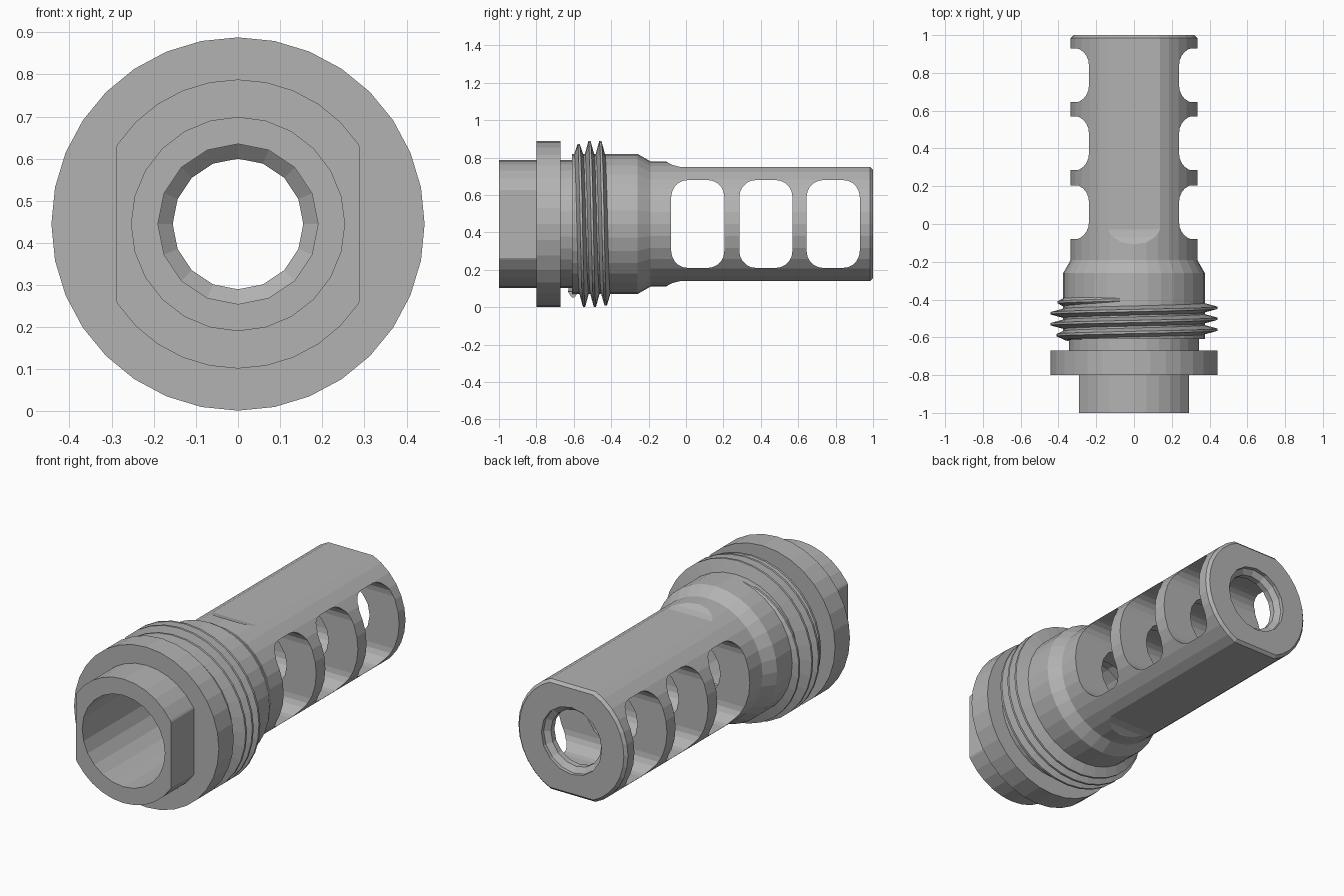
import bpy, bmesh
from math import sin, cos, pi, radians

cube = bpy.data.objects.get("Cube")
if cube:
    bpy.data.objects.remove(cube, do_unlink=True)

AXIS_Z = 0.445

steel = bpy.data.materials.new("plain grey steel")
steel.use_nodes = True
GREY = (0.45, 0.45, 0.45, 1)
steel.diffuse_color = GREY
steel.node_tree.nodes["Principled BSDF"].inputs["Base Color"].default_value = GREY


def make_object(name, bm):
    bmesh.ops.recalc_face_normals(bm, faces=bm.faces)
    mesh = bpy.data.meshes.new(name)
    bm.to_mesh(mesh)
    bm.free()
    mesh.materials.append(steel)
    obj = bpy.data.objects.new(name, mesh)
    bpy.context.collection.objects.link(obj)
    return obj


def lathe(name, profile, sides):
    """Solid of revolution about the long axis from (y, radius) points."""
    bm = bmesh.new()
    rings = []
    for y, r in profile:
        angles = [2 * pi * i / sides for i in range(sides)]
        rings.append([bm.verts.new((r * sin(a), y, AXIS_Z + r * cos(a))) for a in angles])
    for a, b in zip(rings, rings[1:]):
        for i in range(sides):
            j = (i + 1) % sides
            bm.faces.new((a[i], a[j], b[j], b[i]))
    bm.faces.new(rings[0])
    bm.faces.new(rings[-1])
    return make_object(name, bm)


def side_prism(name, outline, x0=-0.6, x1=0.6):
    """Prism along x from a (y, height above axis) outline."""
    bm = bmesh.new()
    a, b = [[bm.verts.new((x, y, AXIS_Z + h)) for y, h in outline] for x in (x0, x1)]
    n = len(outline)
    for i in range(n):
        j = (i + 1) % n
        bm.faces.new((a[i], a[j], b[j], b[i]))
    bm.faces.new(a)
    bm.faces.new(b)
    return make_object(name, bm)


def rounded_slot(y, half_w, half_h, r, steps=5):
    points = []
    for k, (sy, sz) in enumerate(((1, 1), (-1, 1), (-1, -1), (1, -1))):
        for s in range(steps + 1):
            a = radians(90 * k + 90 * s / steps)
            points.append((y + sy * (half_w - r) + r * cos(a), sz * (half_h - r) + r * sin(a)))
    return points


def cut(target, cutter):
    cutter.hide_render = True
    mod = target.modifiers.new("cut", 'BOOLEAN')
    mod.operation = 'DIFFERENCE'
    mod.solver = 'EXACT'
    mod.object = cutter
    bpy.context.view_layer.objects.active = target
    bpy.ops.object.modifier_apply(modifier=mod.name)
    bpy.data.objects.remove(cutter, do_unlink=True)


# Turned body: collar, flange, neck, threaded section, taper and tube
body = lathe("brake_body", [
    (-1.0, 0.343), (-0.8, 0.343), (-0.8, 0.443), (-0.67, 0.443),
    (-0.67, 0.343), (-0.61, 0.343), (-0.61, 0.375), (-0.26, 0.375),
    (-0.19, 0.335), (0.985, 0.335), (1.0, 0.32)], 32)

# Wrench flats on the collar
for side in (-1, 1):
    cut(body, side_prism("collar_flat_cutter",
                         [(-1.1, -0.5), (-0.8, -0.5), (-0.8, 0.5), (-1.1, 0.5)],
                         *sorted((side * 0.29, side * 0.6))))

# Flats above and below the tube, with a curved run-out
for side in (-1, 1):
    edge = [(-0.13, 0.35), (-0.1, 0.33), (-0.07, 0.315), (-0.03, 0.305),
            (0.985, 0.305), (1.1, 0.19), (1.1, 0.6), (-0.13, 0.6)]
    cut(body, side_prism("tube_flat_cutter", [(y, side * h) for y, h in edge]))

# Stepped bore and exit countersink
cut(body, lathe("chamber_cutter", [(-1.1, 0.253), (-0.3, 0.253)], 24))
cut(body, lathe("bore_cutter", [(-0.4, 0.19), (-0.25, 0.19), (-0.22, 0.155),
                                (0.96, 0.155), (0.98, 0.185), (1.1, 0.185)], 16))

# Three ports right through the sides
for y in (0.063, 0.427, 0.787):
    cut(body, side_prism("port_cutter", rounded_slot(y, 0.142, 0.235, 0.09)))

# Helical thread ridge, fading out at both ends
TURNS, STEPS = 3.5, 112
bm = bmesh.new()
sections = []
for i in range(STEPS + 1):
    t = i / STEPS
    a = pi + 2 * pi * TURNS * t
    fade = min(1, 0.35 + 3 * t, 0.05 + 6 * (1 - t))
    y = -0.603 + 0.203 * t
    crest = 0.368 + 0.075 * fade
    ridge = [(y - 0.028, 0.362), (y - 0.006, crest), (y + 0.006, crest), (y + 0.028, 0.362)]
    sections.append([bm.verts.new((r * sin(a), v, AXIS_Z + r * cos(a))) for v, r in ridge])
for p, q in zip(sections, sections[1:]):
    for k in range(4):
        m = (k + 1) % 4
        bm.faces.new((p[k], p[m], q[m], q[k]))
bm.faces.new(sections[0])
bm.faces.new(sections[-1])
make_object("thread_ridge", bm)
